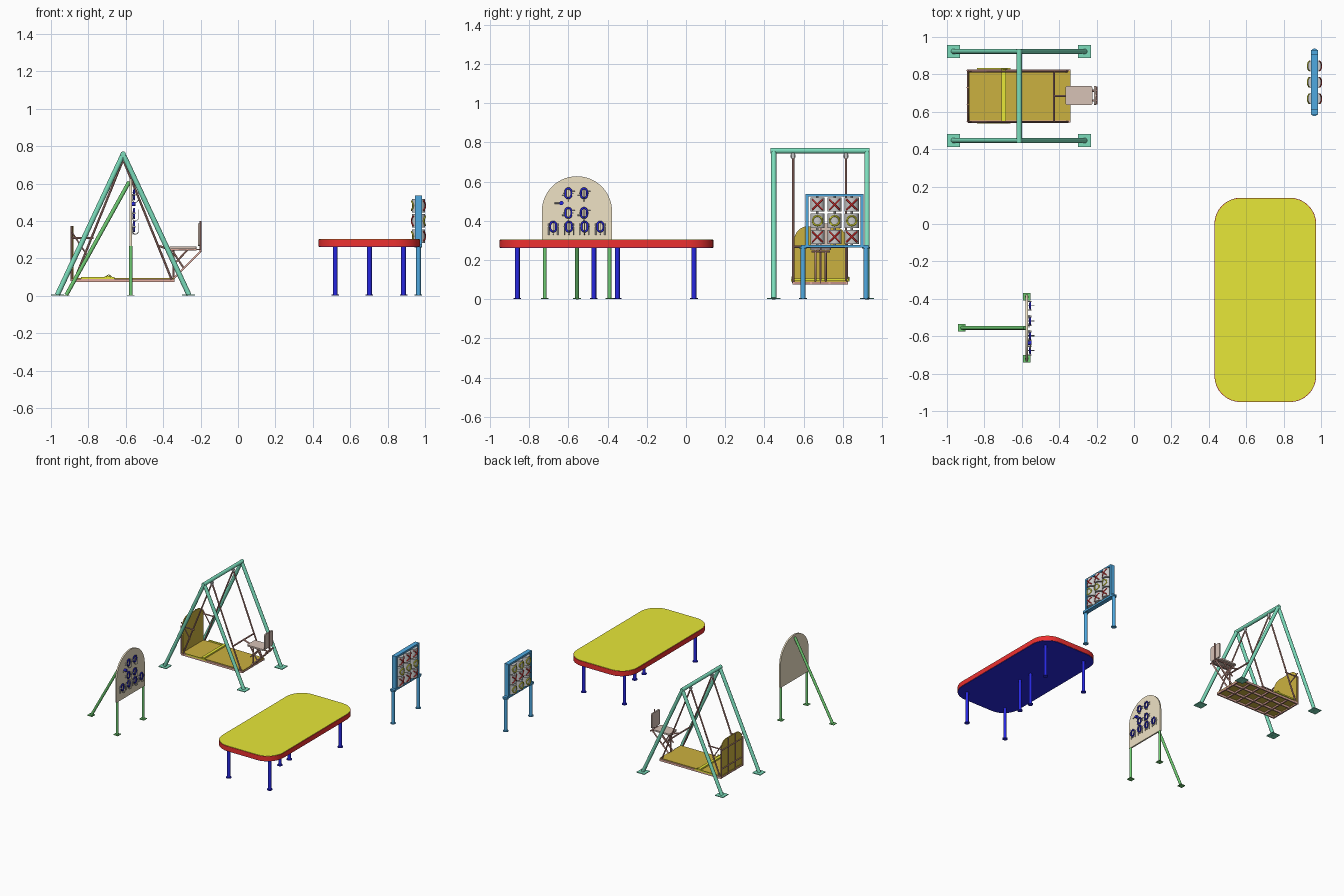
import bpy, bmesh, math
from mathutils import Vector, Matrix

if "Cube" in bpy.data.objects:
    bpy.data.objects.remove(bpy.data.objects["Cube"])

COL = dict(green=(.2, .72, .5), leaf=(.16, .6, .17), red=(.85, .03, .03), yellow=(.8, .8, .04),
           navy=(.02, .02, .75), blue=(.08, .4, .75), gold=(.6, .44, .05), rust=(.55, .28, .24),
           salmon=(.78, .42, .35), rose=(.68, .54, .47), tan=(.86, .76, .56), grey=(.6, .6, .6))
MATS = {}
for k, c in COL.items():
    MATS[k] = bpy.data.materials.new(k)
    MATS[k].diffuse_color = (*c, 1)


def finish(name, bm, col, smooth=False):
    bmesh.ops.recalc_face_normals(bm, faces=bm.faces)
    me = bpy.data.meshes.new(name)
    bm.to_mesh(me)
    bm.free()
    ob = bpy.data.objects.new(name, me)
    bpy.context.collection.objects.link(ob)
    me.materials.append(MATS[col])
    if smooth:
        bpy.context.view_layer.objects.active = ob
        ob.select_set(True)
        bpy.ops.object.shade_smooth_by_angle(angle=math.radians(40))
        ob.select_set(False)
    return ob


def box(name, x, y, z, col):
    bm = bmesh.new()
    bmesh.ops.create_cube(bm, size=1)
    for v in bm.verts:
        v.co = [r[0] + (c + .5) * (r[1] - r[0]) for r, c in zip((x, y, z), v.co)]
    return finish(name, bm, col)


def rod(name, a, b, r, col, sides=12):
    a, b = Vector(a), Vector(b)
    bm = bmesh.new()
    m = Matrix.Translation((a + b) / 2) @ (b - a).to_track_quat('Z', 'Y').to_matrix().to_4x4()
    bmesh.ops.create_cone(bm, cap_ends=True, segments=sides, radius1=r, radius2=r, depth=(b - a).length, matrix=m)
    return finish(name, bm, col, True)


def tube(name, pts, r, col, closed=False):
    cu = bpy.data.curves.new(name, 'CURVE')
    cu.dimensions, cu.bevel_depth, cu.bevel_resolution = '3D', r, 1
    s = cu.splines.new('POLY')
    s.points.add(len(pts) - 1)
    for p, q in zip(s.points, pts):
        p.co = (*q, 1)
    s.use_cyclic_u = closed
    cu.use_fill_caps = True
    cu.materials.append(MATS[col])
    ob = bpy.data.objects.new(name, cu)
    bpy.context.collection.objects.link(ob)
    bpy.context.view_layer.objects.active = ob
    ob.select_set(True)
    bpy.ops.object.convert(target='MESH')
    bpy.context.object.select_set(False)


def rounded(a0, a1, b0, b1, radii, n=8):
    # outline of a rectangle with corner radii (bottom right, top right, top left, bottom left)
    pts = []
    for i, (ca, cb, sa, sb) in enumerate(((a1, b0, -1, 1), (a1, b1, -1, -1), (a0, b1, 1, -1), (a0, b0, 1, 1))):
        r = radii[i]
        for k in range(n + 1 if r else 1):
            t = math.radians(-90 + 90 * i + 90 * k / n)
            pts.append((ca + sa * r + r * math.cos(t), cb + sb * r + r * math.sin(t)) if r else (ca, cb))
    return pts


def plate(name, outline, lo, hi, col, axis='z'):
    bm = bmesh.new()
    f = bm.faces.new([bm.verts.new((p, q, lo) if axis == 'z' else (lo, p, q)) for p, q in outline])
    ext = bmesh.ops.extrude_face_region(bm, geom=[f])
    d = Vector((0, 0, hi - lo) if axis == 'z' else (hi - lo, 0, 0))
    bmesh.ops.translate(bm, vec=d, verts=[v for v in ext['geom'] if isinstance(v, bmesh.types.BMVert)])
    return finish(name, bm, col, True)


# Table: red rim, yellow top, blue underside, six legs with feet
plate('table_rim', rounded(.43, .974, -.952, .14, [.14] * 4), .263, .301, 'red')
plate('table_top', rounded(.433, .971, -.949, .137, [.137] * 4), .3, .304, 'yellow')
plate('table_underside', rounded(.433, .971, -.949, .137, [.137] * 4), .26, .264, 'navy')
for x, y in [(.52, -.86), (.885, -.86), (.52, .04), (.885, .04), (.703, -.47), (.703, -.35)]:
    rod('table_leg', (x, y, 0), (x, y, .262), .0125, 'navy', 16)
    rod('table_foot', (x, y, 0), (x, y, .006), .02, 'navy', 16)

# Swing frame: two A-frames joined by a top beam
AX = -.614
for y in (.447, .923):
    for s in (-1, 1):
        rod('frame_leg', (AX + s * .352, y, .004), (AX, y, .757), .0135, 'green', 16)
        x = AX + s * .35
        box('frame_foot', (x - .035, x + .035), (y - .035, y + .035), (0, .006), 'green')
rod('frame_beam', (AX, .432, .757), (AX, .936, .757), .0145, 'green', 16)

# Swing platform: deck on a lattice of bars
box('platform_deck', (-.89, -.34), (.553, .818), (.089, .095), 'gold')
for y in (.549, .638, .732, .821):
    box('platform_rail', (-.89, -.34), (y - .005, y + .005), (.074, .09), 'salmon')
for i in range(7):
    x = -.885 + i * .09
    box('platform_slat', (x - .005, x + .005), (.548, .822), (.076, .089), 'rust')

# Wheel stop across the deck and its side strips
box('wheel_stop', (-.708, -.684), (.54, .83), (.094, .106), 'yellow')
for y in (.54, .83):
    box('wheel_stop_strip', (-.84, -.66), (y - .004, y + .004), (.09, .101), 'yellow')
    tube('wheel_stop_handle', [(-.715, y, .097), (-.69, y, .113), (-.672, y, .097)], .003, 'yellow')

# Swing end panel with bars on the outside
plate('end_panel', rounded(.552, .818, .085, .372, (0, .07, .07, 0)), -.886, -.879, 'gold', 'x')
for y in (.549, .64, .73, .821):
    top = .372 if .6 < y < .78 else .31
    rod('panel_bar', (-.89, y, .08), (-.89, y, top), .005, 'rust', 8)
for z in (.15, .3):
    rod('panel_crossbar', (-.89, .549, z), (-.89, .821, z), .004, 'rust', 8)

# Swing hangers, rods and handrails
for y in (.546, .816):
    rod('hanger_bracket', (AX, y, .718), (AX, y, .75), .01, 'grey')
    rod('hanger_pin', (AX, y - .013, .73), (AX, y + .013, .73), .007, 'grey')
    for s in (-1, 1):
        rod('swing_rod', (AX, y, .728), (AX + s * .26, y, .085), .006, 'rust', 8)
    rod('handrail', (-.888, y, .308), (-.772, y, .308), .005, 'rust', 8)
    rod('rail_brace', (-.888, y, .34), (-.81, y, .22), .004, 'rust', 8)
rod('rod_crossbar', (-.428, .546, .268), (-.428, .816, .268), .006, 'rust', 8)

# Operator seat at the other end
rod('seat_arm', (-.428, .685, .268), (-.36, .685, .245), .006, 'salmon', 8)
plate('seat', rounded(-.367, -.222, .635, .738, [.012] * 4, 4), .25, .262, 'rose')
plate('seat_back', rounded(.635, .738, .265, .385, [.012] * 4, 4), -.215, -.204, 'rose', 'x')
rod('seat_back_post', (-.2, .687, .24), (-.2, .687, .4), .005, 'rust', 8)
for y in (.66, .712):
    tube('seat_support', [(-.352, y, .085), (-.2, y, .236), (-.2, y, .247), (-.36, y, .247)], .006, 'salmon')
    rod('seat_strut', (-.35, y, .16), (-.27, y, .245), .005, 'salmon', 8)
    rod('seat_strut', (-.355, y, .247), (-.29, y, .147), .005, 'salmon', 8)
rod('seat_center_post', (-.345, .686, .08), (-.345, .686, .25), .006, 'rust', 8)
rod('seat_crossbar', (-.2, .64, .243), (-.2, .735, .243), .006, 'rust', 8)

# Arched activity board on two posts with a back brace
BX = -.573
plate('activity_board', rounded(-.735, -.377, .265, .627, (0, .179, .179, 0), 14), BX - .006, BX + .006, 'tan', 'x')
for y in (-.72, -.39):
    rod('board_post', (BX, y, 0), (BX, y, .266), .0095, 'leaf')
    box('board_foot', (BX - .02, BX + .02), (y - .02, y + .02), (0, .005), 'leaf')
rod('board_brace', (-.918, -.555, .004), (BX - .008, -.555, .61), .0105, 'leaf')
box('board_foot', (-.942, -.9), (-.575, -.535), (0, .005), 'leaf')

# Activity pieces: oval blue rings with grey brackets and wire loops
pieces = [(-.6, .54), (-.52, .54), (-.6, .44), (-.52, .44)] + [(-.677 + i * .08, .37) for i in range(4)]
for y, z in pieces:
    ring = [(BX + .018, p, q) for p, q in rounded(y - .015, y + .015, z - .025, z + .025, [.0149] * 4, 4)]
    tube('play_ring', ring, .0055, 'navy', True)
    for s in (-1, 1):
        p = y + s * .023
        if z > .4:
            rod('ring_bracket', (BX + .012, y + s * .01, z + s * .012), (BX + .012, y + s * .033, z + s * .012), .003, 'grey', 6)
        else:
            rod('ring_bracket', (BX + .012, p, z - .042), (BX + .012, p, z + .015), .003, 'grey', 6)
        rod('ring_pin', (BX, p, z), (BX + .025, p, z), .004, 'grey', 6)
    loop = [(BX + .002, z + .035)] + [(BX + .024 - .016 * math.cos(t * math.pi / 6), z - .025 - .016 * math.sin(t * math.pi / 6))
                                      for t in range(7)] + [(BX + .04, z + .02)]
    tube('wire_loop', [(x, y, q) for x, q in loop], .0022, 'grey')
rod('small_knob', (BX, -.635, .49), (BX + .025, -.635, .49), .011, 'navy')
rod('knob_pointer', (BX + .02, -.67, .49), (BX + .02, -.625, .49), .0035, 'grey', 6)

# Marker game: blue frame on two posts
GX = .965
gx = (GX - .018, GX + .018)
for y in (.597, .918):
    rod('game_post', (GX, y, 0), (GX, y, .265), .0125, 'blue', 16)
    for z in (0, .259):
        rod('game_flange', (GX, y, z), (GX, y, z + .006), .02, 'blue', 16)
box('game_bottom_bar', gx, (.585, .93), (.263, .277), 'blue')
box('game_top_bar', gx, (.61, .905), (.523, .537), 'blue')
for y in (.617, .898):
    box('game_side_bar', gx, (y - .008, y + .008), (.27, .53), 'blue')


# Drums on spindles: crosses on one side, rings on the other, swapped in the middle row
def on_drum(y, u, w, z, s):
    return (GX + s * math.sqrt(.037 ** 2 - u ** 2), y + u, z + w)


for y in (.67, .7575, .845):
    rod('game_spindle', (GX, y, .27), (GX, y, .53), .006, 'grey', 8)
    for row, z in enumerate((.318, .4, .482)):
        rod('game_drum', (GX, y, z - .036), (GX, y, z + .036), .036, 'grey', 24)
        cross = -1 if row == 1 else 1
        for d in (-1, 1):
            bar = [on_drum(y, k * .0065, d * k * .0065, z, cross) for k in range(-4, 5)]
            tube('cross_mark', bar, .004, 'red')
        ring = [on_drum(y, .024 * math.cos(k * math.pi / 10), .024 * math.sin(k * math.pi / 10), z, -cross) for k in range(20)]
        tube('ring_mark', ring, .0045, 'yellow', True)

for m in bpy.data.materials:
    if m.users and not m.is_grease_pencil:
        m.use_nodes = True
        m.node_tree.nodes["Principled BSDF"].inputs["Base Color"].default_value = m.diffuse_color
